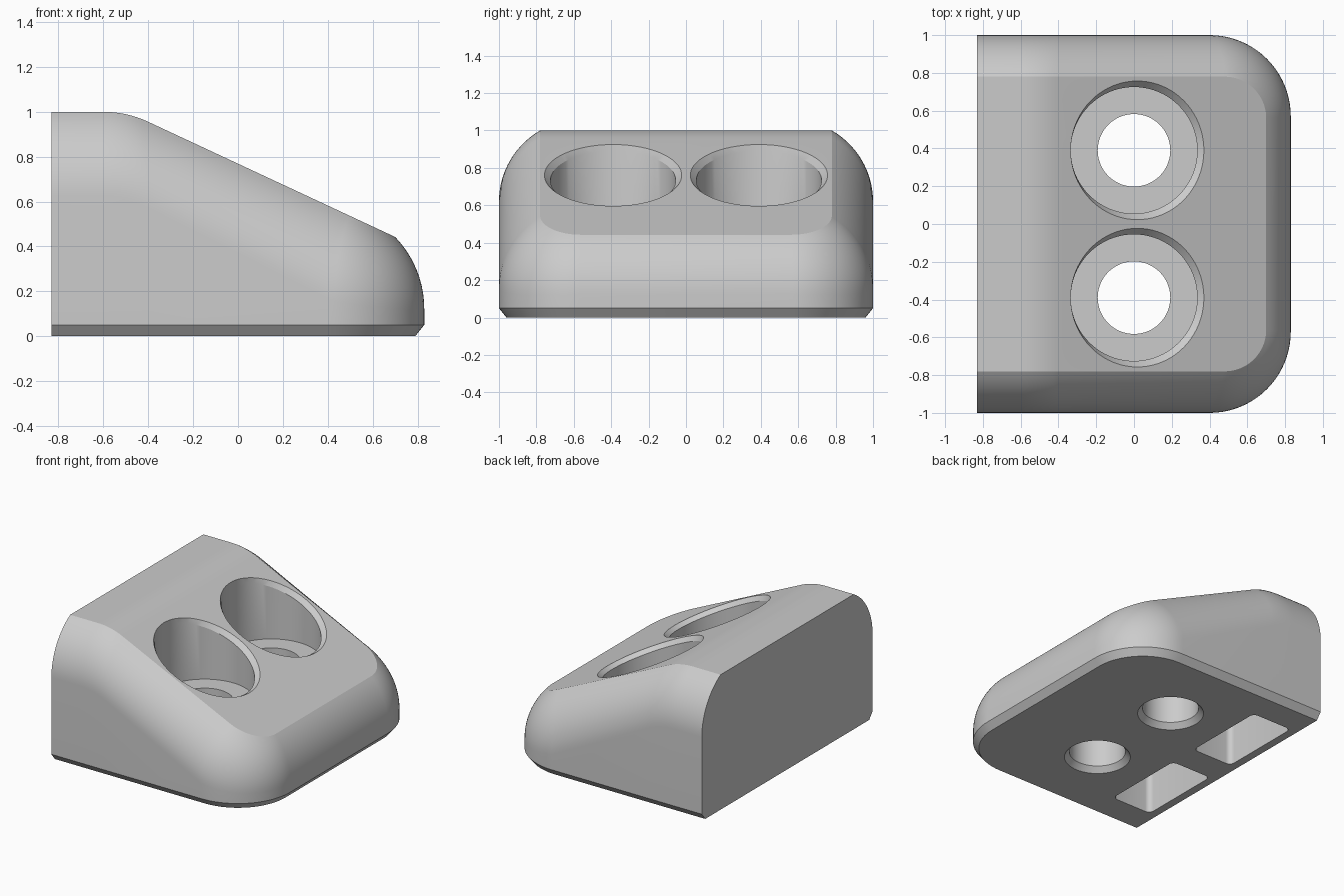
import bpy, bmesh, math

if "Cube" in bpy.data.objects:
    bpy.data.objects.remove(bpy.data.objects["Cube"])

BACK, FRONT, HALF_W = -0.83, 0.83, 1.0
SLOPE = math.tan(math.radians(25))
CREST_X, CREST_R = -0.60, 0.47
CREST_END = CREST_X + CREST_R * math.sin(math.radians(25))
CREST_Z = 1 - CREST_R * (1 - math.cos(math.radians(25)))


def slope_z(x):
    return CREST_Z - (x - CREST_END) * SLOPE


def top_z(x):
    # level crest, rounded shoulder, then a straight ramp
    if x <= CREST_X:
        return 1.0
    if x < CREST_END:
        return 1 - CREST_R + math.sqrt(CREST_R ** 2 - (x - CREST_X) ** 2)
    return slope_z(x)


def outline(front, half_w, r):
    # open plan outline (x, y, turn angle) from back left round to back right
    xs = [BACK, CREST_X] + [CREST_X + (CREST_END - CREST_X) * i / 8 for i in range(1, 9)]
    side = [(x, -half_w, 0.0) for x in xs]
    for i in range(21):
        a = math.pi / 2 * i / 20
        side.append((front - r + r * math.sin(a), -half_w + r - r * math.cos(a), a))
    return side + [(x, -y, a) for x, y, a in reversed(side)]


def loft(bm, rings, closed):
    n = len(rings[0])
    for lo, hi in zip(rings, rings[1:]):
        for i in range(n if closed else n - 1):
            j = (i + 1) % n
            bm.faces.new((lo[i], lo[j], hi[j], hi[i]))


def finish(bm, name):
    bmesh.ops.recalc_face_normals(bm, faces=bm.faces)
    me = bpy.data.meshes.new(name)
    bm.to_mesh(me)
    bm.free()
    ob = bpy.data.objects.new(name, me)
    bpy.context.collection.objects.link(ob)
    return ob


def stack(name, loops):
    # closed solid from a stack of loops of points
    bm = bmesh.new()
    rings = [[bm.verts.new(p) for p in loop] for loop in loops]
    loft(bm, rings, True)
    bm.faces.new(rings[0])
    bm.faces.new(rings[-1])
    return finish(bm, name)


# wedge body: bottom chamfer, upright wall, large rounded shoulder, top surface
bm = bmesh.new()
inner = outline(FRONT - 0.13, HALF_W - 0.22, 0.22)
rings = [[bm.verts.new((x, y, 0)) for x, y, a in outline(FRONT - 0.04, HALF_W - 0.04, 0.39)],
         [bm.verts.new((x, y, 0.05)) for x, y, a in outline(FRONT, HALF_W, 0.43)]]
STEPS = 14
for k in range(STEPS + 1):
    f = (1 - math.cos(math.pi / 3 * k / STEPS)) / 0.5
    ring = []
    for (x, y, a), (ix, iy, _) in zip(outline(FRONT - 0.13 * f, HALF_W - 0.22 * f, 0.43 - 0.21 * f), inner):
        s = math.sin(a) ** 2
        theta = math.radians(60 - 16 * s)
        drop = 0.38 - 0.06 * s
        c = 1 - f * (1 - math.cos(theta))
        rise = math.sqrt(max(0, 1 - c * c)) / math.sin(theta)
        ring.append(bm.verts.new((x, y, top_z(ix) - drop * (1 - rise))))
    rings.append(ring)
loft(bm, rings, False)
top, n = rings[-1], len(rings[-1])
for i in range(n // 2 - 1):
    bm.faces.new((top[i], top[i + 1], top[n - 2 - i], top[n - 1 - i]))
bm.faces.new(rings[0])
bm.faces.new([r[0] for r in rings] + [r[-1] for r in reversed(rings)])
body = finish(bm, "wedge_body")

SEG = 80


def circle(cy, r, z):
    return [(r * math.cos(2 * math.pi * i / SEG), cy + r * math.sin(2 * math.pi * i / SEG), z)
            for i in range(SEG)]


cutters = []
for side in (-1, 1):
    # counterbored screw hole with a countersunk underside and a bevelled ramp edge
    cy = side * 0.39
    wall = [(x, y, slope_z(x) - 0.035) for x, y, _ in circle(cy, 0.335, 0)]
    rim = [(0.0175 + x * 0.3525, cy + (y - cy) * 0.367, 0) for x, y, _ in circle(cy, 1, 0)]
    cutters.append(stack("screw_hole_cutter", [
        circle(cy, 0.26, -0.04), circle(cy, 0.192, 0.04), circle(cy, 0.192, 0.44),
        circle(cy, 0.335, 0.44), wall,
        [(x, y, slope_z(x)) for x, y, _ in rim], [(x, y, 1.5) for x, y, _ in rim]]))
    # rounded rectangular pocket in the underside
    loop = []
    for q, (sx, sy) in enumerate(((1, 1), (-1, 1), (-1, -1), (1, -1))):
        for i in range(7):
            a = math.pi / 2 * (q + i / 6)
            loop.append((-0.605 + sx * 0.125 + 0.04 * math.cos(a),
                         side * 0.43 + sy * 0.28 + 0.04 * math.sin(a)))
    cutters.append(stack("pocket_cutter", [[(x, y, z) for x, y in loop] for z in (-0.1, 0.6)]))

bpy.context.view_layer.objects.active = body
body.select_set(True)
for c in cutters:
    m = body.modifiers.new("cut", "BOOLEAN")
    m.operation, m.solver, m.object = "DIFFERENCE", "EXACT", c
    bpy.ops.object.modifier_apply(modifier=m.name)
for c in cutters:
    bpy.data.objects.remove(c)

# plain grey finish
mat = bpy.data.materials.new("light_grey")
mat.diffuse_color = (0.6, 0.6, 0.6, 1)
mat.use_nodes = True
mat.node_tree.nodes["Principled BSDF"].inputs["Base Color"].default_value = mat.diffuse_color
body.data.materials.clear()
body.data.materials.append(mat)
bpy.ops.object.shade_smooth_by_angle(angle=math.radians(18))
